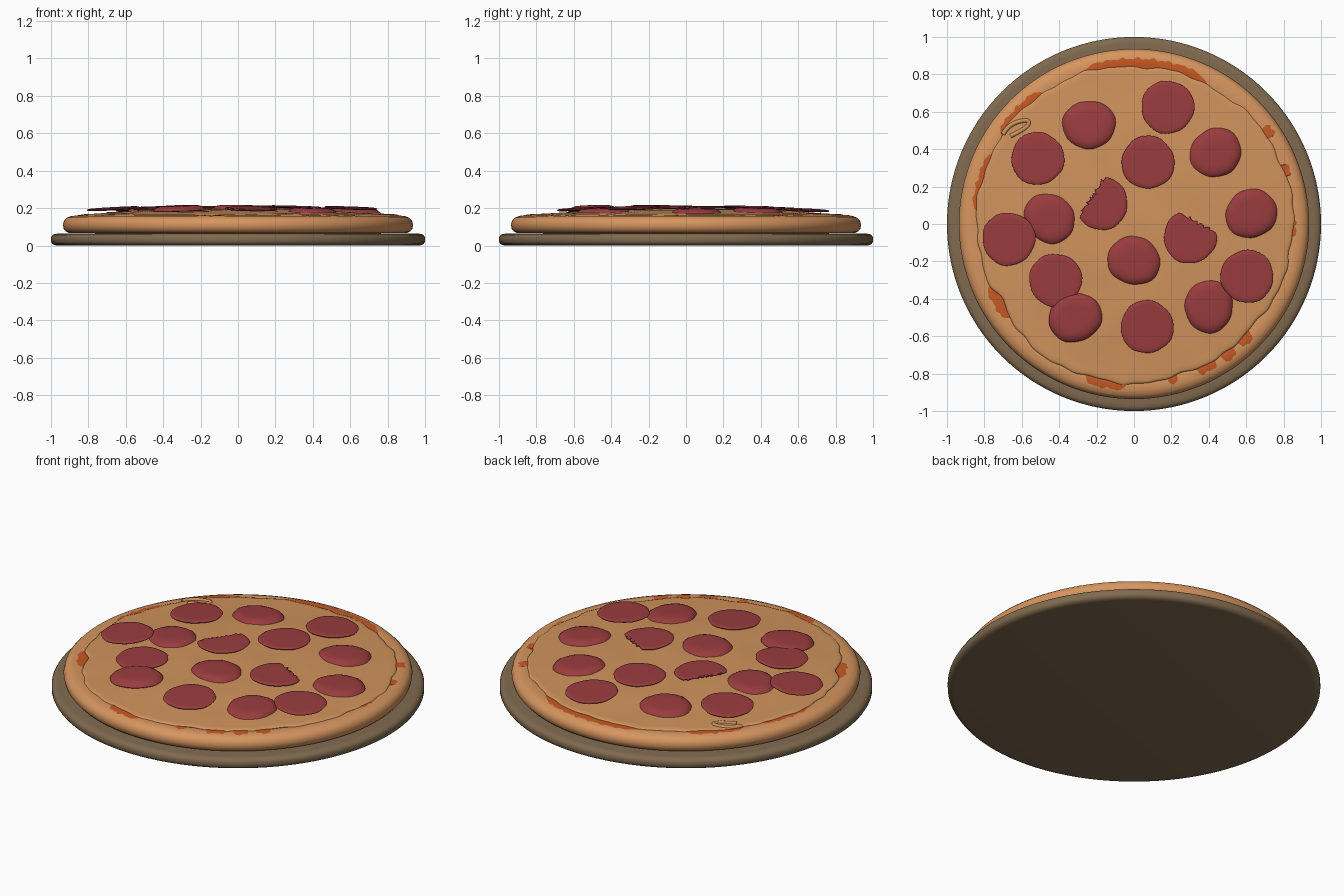
import bpy, math
from math import sin, cos, pi, radians, hypot, exp

if "Cube" in bpy.data.objects:
    bpy.data.objects.remove(bpy.data.objects["Cube"])


def material(name, rgb):
    m = bpy.data.materials.new(name)
    lin = [(c / 255 / 12.92) if c < 11 else ((c / 255 + .055) / 1.055) ** 2.4 for c in rgb]
    m.diffuse_color = (*lin, 1)
    m.use_nodes = True
    m.node_tree.nodes["Principled BSDF"].inputs["Base Color"].default_value = m.diffuse_color
    return m


WOOD = material("brown wood", (128, 106, 79))
DOUGH = material("baked dough", (214, 149, 95))
CHEESE = material("golden cheese", (208, 147, 92))
SAUCE = material("tomato sauce", (198, 88, 36))
MEAT = material("red pepperoni", (154, 60, 62))


def make(name, verts, faces, mat, angle=40):
    me = bpy.data.meshes.new(name)
    me.from_pydata(verts, [], faces)
    me.materials.append(mat)
    ob = bpy.data.objects.new(name, me)
    bpy.context.collection.objects.link(ob)
    bpy.ops.object.select_all(action='DESELECT')
    ob.select_set(True)
    bpy.context.view_layer.objects.active = ob
    bpy.ops.object.shade_smooth_by_angle(angle=radians(angle))
    return ob


def polar(name, rings, n, point, mat, angle=40):
    """Closed round body: point(ring, angle) for each ring, from top centre to bottom centre."""
    top, bot = point(rings[0], 0), point(rings[-1], 0)
    mid = rings[1:-1]
    verts = [point(r, 2 * pi * j / n) for r in mid for j in range(n)] + [top, bot]
    faces = []
    for j in range(n):
        k = (j + 1) % n
        faces.append((n * len(mid), j, k))
        for i in range(len(mid) - 1):
            faces.append((i * n + j, (i + 1) * n + j, (i + 1) * n + k, i * n + k))
        last = (len(mid) - 1) * n
        faces.append((last + k, last + j, n * len(mid) + 1))
    return make(name, verts, faces, mat, angle)


def lathe(p, a):
    return (p[0] * cos(a), p[0] * sin(a), p[1])


def interp(table, r):
    for (r0, z0), (r1, z1) in zip(table, table[1:]):
        if r <= r1:
            return z0 + (z1 - z0) * (r - r0) / (r1 - r0)
    return table[-1][1]


# Round wooden board
polar("board", [(0, .064), (.96, .064), (.98, .062), (.993, .055), (1, .043), (1, .02),
                (.993, .009), (.98, .002), (.965, 0), (0, 0)], 128, lathe, WOOD)

# Dough base with rounded rim
CRUST_TOP = [(0, .14), (.76, .14), (.82, .155), (.86, .160), (.89, .158), (.915, .149), (.93, .134)]
polar("crust", CRUST_TOP + [(.936, .112), (.932, .09), (.92, .075), (.9, .066), (0, .063)],
      128, lathe, DOUGH)


# Cheese: gently domed sheet with a wavy melted edge
def edge(a):
    d = (math.degrees(a) - 210) / 7
    return (.848 + .007 * sin(3 * a + 1) + .006 * sin(11 * a) + .004 * sin(23 * a + 2)
            + .003 * sin(41 * a) - .035 * exp(-d * d))


DOME = [(0, .195), (.3, .193), (.5, .186), (.7, .174), (.8, .168), (.9, .165)]


def cheese_z(x, y):
    r = hypot(x, y)
    bump = sin(9 * x + 2 * sin(5 * y)) * cos(8 * y + 1) + .5 * sin(17 * x + 11 * y)
    return interp(DOME, r) + .003 * bump * max(0, 1 - (r / .85) ** 4)


def cheese_point(p, a):
    s, drop = p
    r = s * edge(a)
    x, y = r * cos(a), r * sin(a)
    return (x, y, .142 if drop == 9 else cheese_z(x, y) - drop)


polar("cheese", [(i / 24, 0) for i in range(24)] + [(.985, 0), (.996, .003), (1, .008), (.995, .02), (0, 9)],
      240, cheese_point, CHEESE, 50)

# Small curl of cheese at the upper left
cu = bpy.data.curves.new("cheese_curl", 'CURVE')
cu.dimensions = '3D'
cu.bevel_depth = .012
cu.bevel_resolution = 2
cu.use_fill_caps = True
sp = cu.splines.new('NURBS')
curl = [(-.70, .48), (-.67, .53), (-.61, .55), (-.56, .56), (-.56, .52), (-.62, .49), (-.66, .47)]
sp.points.add(len(curl) - 1)
for pt, (x, y) in zip(sp.points, curl):
    pt.co = (x, y, .166, 1)
sp.use_endpoint_u = True
cu.materials.append(CHEESE)
bpy.context.collection.objects.link(bpy.data.objects.new("cheese_curl", cu))


# Sauce smears peeking out between cheese and rim: start, end angle, outer radius
SMEARS = [(62, 111, .885), (124, 147, .885), (153, 176, .87), (203, 217, .865), (252, 268, .89),
          (282, 286, .875), (293, 301, .885), (303, 309, .89), (311, 317, .885),
          (17, 22, .885), (32, 37, .90), (355, 362, .868)]
for a0, a1, outer in SMEARS:
    n = max(10, int((a1 - a0) * 1.5))
    verts, faces = [], []
    for i in range(n + 1):
        t = i / n
        a = radians(a0 + (a1 - a0) * t)
        wob = .005 * sin(70 * a) + .004 * sin(131 * a)
        out = .835 + (outer - .835) * min(1, 2.2 * sin(pi * t)) ** .6 + wob * sin(pi * t)
        inn = min(.80, out - .01)
        for j in range(6):
            r = inn + (out - inn) * j / 5
            verts.append((r * cos(a), r * sin(a), interp(CRUST_TOP, r) + (.0025 if j < 5 else .001)))
    for i in range(n):
        for j in range(5):
            b = i * 6 + j
            faces.append((b, b + 1, b + 7, b + 6))
    make("sauce_smear", verts, faces, SAUCE)

# Pepperoni slices: x, y, kind (0 flat, 1 domed), lift, sunk side (direction, distance kept)
SLICES = [(-.24, .53, 1, 0, None), (.18, .625, 0, 0, None), (-.515, .35, 0, 0, None),
          (.075, .33, 0, .004, None), (.435, .38, 1, 0, None), (-.175, .11, 0, 0, (146, .062)),
          (-.45, .03, 1, 0, None), (-.67, -.08, 0, .010, None), (.30, -.07, 0, 0, (62, .088)),
          (.625, .055, 1, 0, None), (0, -.195, 1, .004, None), (.605, -.28, 0, .012, None),
          (.40, -.44, 1, 0, None), (-.42, -.30, 0, 0, None), (-.315, -.50, 1, .012, None),
          (.07, -.55, 0, 0, None)]
# radius fraction, height, edge flag
FLAT = [(0, .014), (.3, .014), (.6, .014), (.85, .014), (.96, .0125), (1, .008), (.97, .003), (.8, .001), (0, .001)]
DOMED = [(0, .018), (.3, .018), (.55, .018), (.72, .016), (.84, .011), (.94, .003), (1, -.008),
         (.97, -.012), (.9, -.006), (.75, .003), (0, .006)]

for idx, (cx, cy, domed, lift, cut) in enumerate(SLICES):
    h = .06
    gx = .7 * (cheese_z(cx + h, cy) - cheese_z(cx - h, cy)) / (2 * h)
    gy = .7 * (cheese_z(cx, cy + h) - cheese_z(cx, cy - h)) / (2 * h)
    base = cheese_z(cx, cy) + .004 + lift

    def slice_point(p, a):
        s, z = p
        R = .141 * (1 + .018 * sin(3 * a + idx) + .010 * sin(7 * a + 2 * idx))
        if domed:
            R *= .97 + .05 * cos(2 * a + 1.3 * idx)
        if cut:  # ragged edge where the slice sinks into the cheese
            c = cos(a - radians(cut[0]))
            if c > .05:
                ragged = cut[1] + .006 * sin(17 * a) + .005 * sin(29 * a)
                R = min(R, ragged / c)
        x, y = s * R * cos(a), s * R * sin(a)
        return (cx + x, cy + y, base + z + gx * x + gy * y)

    polar("pepperoni_slice", DOMED if domed else FLAT, 72, slice_point, MEAT, 50)
